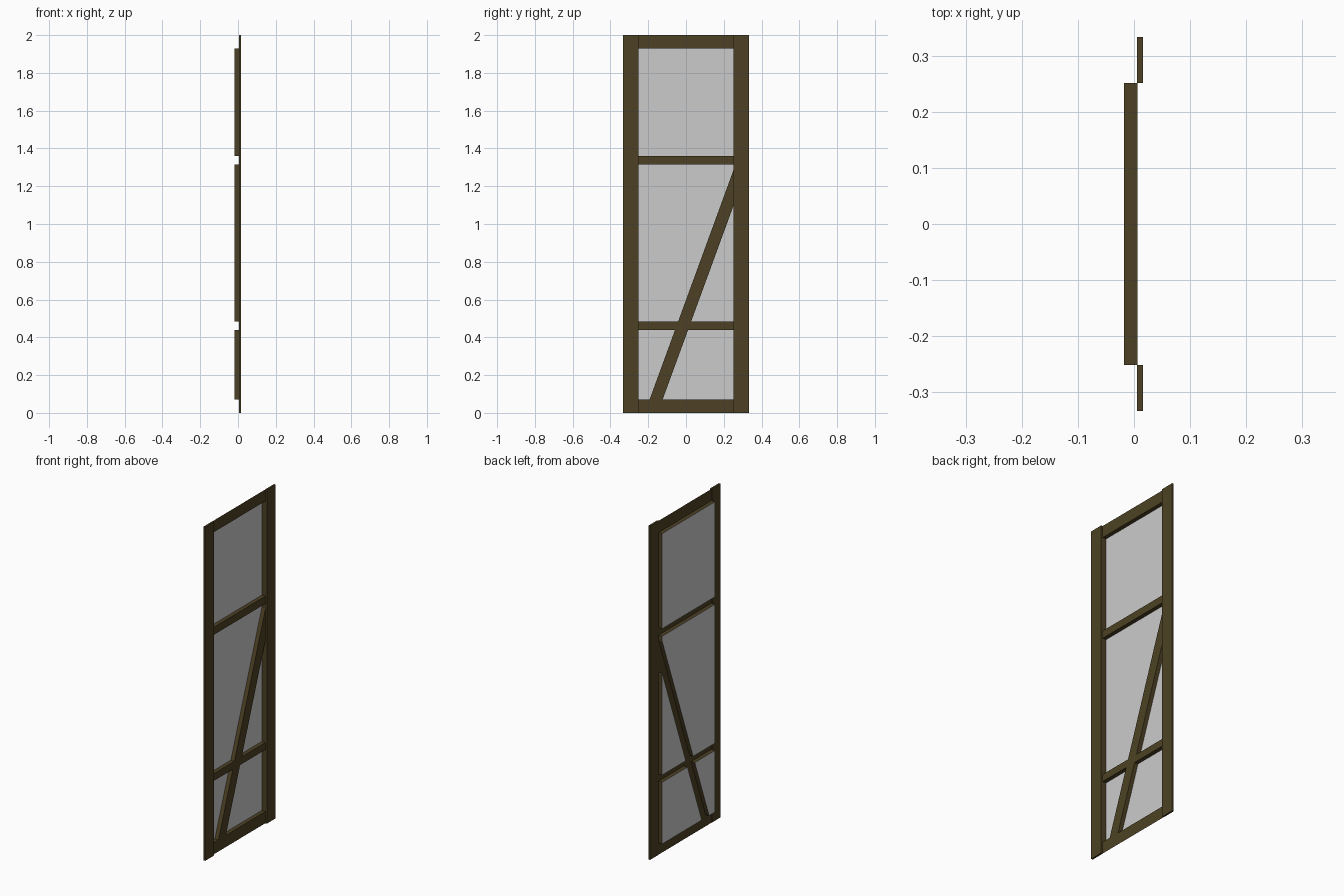
import bpy

if "Cube" in bpy.data.objects:
    bpy.data.objects.remove(bpy.data.objects["Cube"])

Y_IN, Y_OUT, H = 0.251, 0.333, 2.0
X_BACK, X_SHEET, X_FRONT = -0.018, 0.006, 0.016

brown = bpy.data.materials.new("dark_wood")
brown.diffuse_color = (0.075, 0.053, 0.018, 1)
brown.use_nodes = True
brown.node_tree.nodes["Principled BSDF"].inputs["Base Color"].default_value = brown.diffuse_color


def make(name, verts, faces, mat=None):
    me = bpy.data.meshes.new(name)
    me.from_pydata(verts, [], faces)
    if mat:
        me.materials.append(mat)
    ob = bpy.data.objects.new(name, me)
    bpy.context.collection.objects.link(ob)
    return ob


def flat(name, outline, x, mat=None):
    """Flat (y, z) outline facing +x."""
    return make(name, [(x, y, z) for y, z in outline], [range(len(outline))], mat)


def rect(y0, y1, z0, z1):
    return [(y0, z0), (y1, z0), (y1, z1), (y0, z1)]


# diagonal brace edges
SLOPE = 2.735
def left(z): return -0.193 + (z - 0.07) / SLOPE
def right(z): return -0.124 + (z - 0.07) / SLOPE
def height(y, y0): return 0.07 + (y - y0) * SLOPE


Z_BOT, Z_LO0, Z_LO1, Z_MID0, Z_MID1, Z_TOP = 0.07, 0.44, 0.483, 1.315, 1.36, 1.93
zl, zr = height(Y_IN, -0.193), height(Y_IN, -0.124)

# side stiles
for side, s in (("left", -1), ("right", 1)):
    bpy.ops.mesh.primitive_cube_add(size=1, location=(0.0105, s * (Y_IN + Y_OUT) / 2, H / 2))
    ob = bpy.context.object
    ob.name = side + "_stile"
    ob.scale = (X_FRONT - 0.005, Y_OUT - Y_IN, H)
    ob.data.materials.append(brown)

# horizontal rails
for name, z0, z1 in (("bottom_rail", 0, Z_BOT), ("lower_rail", Z_LO0, Z_LO1),
                     ("middle_rail", Z_MID0, Z_MID1), ("top_rail", Z_TOP, H)):
    flat(name, rect(-Y_IN, Y_IN, z0, z1), X_SHEET, brown)

# diagonal brace, below and above the lower rail
flat("lower_brace", [(left(Z_BOT), Z_BOT), (right(Z_BOT), Z_BOT),
                     (right(Z_LO0), Z_LO0), (left(Z_LO0), Z_LO0)], X_SHEET, brown)
flat("upper_brace", [(left(Z_LO1), Z_LO1), (right(Z_LO1), Z_LO1),
                     (Y_IN, zr), (Y_IN, zl)], X_SHEET, brown)

# recessed panes, each with a rim running back from the frame
panes = {
    "top": rect(-Y_IN, Y_IN, Z_MID1, Z_TOP),
    "middle_left": [(-Y_IN, Z_LO1), (left(Z_LO1), Z_LO1), (Y_IN, zl),
                    (Y_IN, Z_MID0), (-Y_IN, Z_MID0)],
    "middle_right": [(right(Z_LO1), Z_LO1), (Y_IN, Z_LO1), (Y_IN, zr)],
    "bottom_left": [(-Y_IN, Z_BOT), (left(Z_BOT), Z_BOT), (left(Z_LO0), Z_LO0), (-Y_IN, Z_LO0)],
    "bottom_right": [(right(Z_BOT), Z_BOT), (Y_IN, Z_BOT), (Y_IN, Z_LO0), (right(Z_LO0), Z_LO0)],
}
for name, outline in panes.items():
    flat(name + "_pane", outline, X_BACK)
    n = len(outline)
    verts = [(x, y, z) for x in (X_BACK, X_SHEET) for y, z in outline]
    faces = [(i, i + n, (i + 1) % n + n, (i + 1) % n) for i in range(n)]
    make(name + "_rim", verts, faces, brown)
